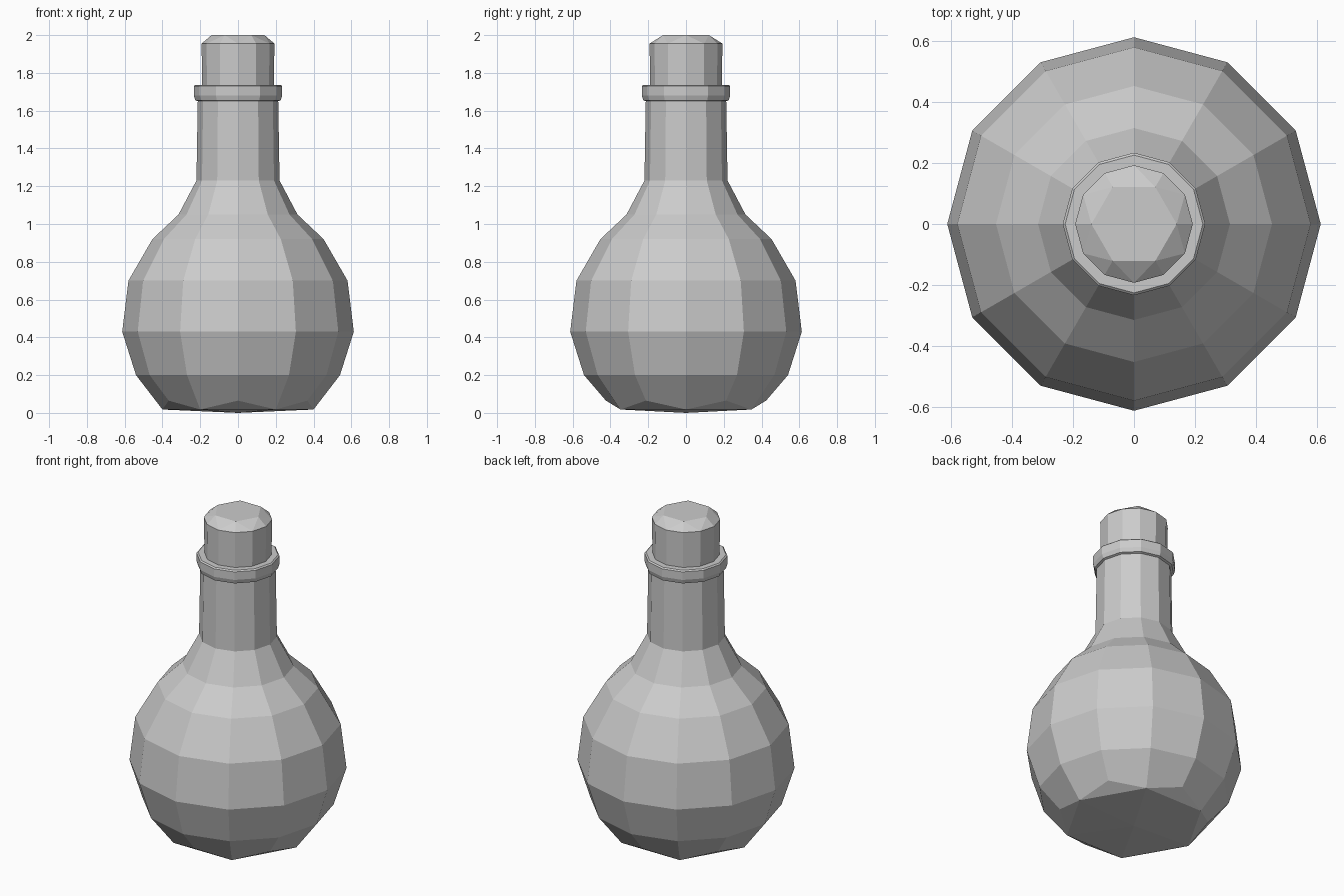
import bpy, bmesh
from math import sin, cos, pi

if "Cube" in bpy.data.objects:
    bpy.data.objects.remove(bpy.data.objects["Cube"])


def ring(bm, n, r, z):
    return [bm.verts.new((r * cos(2 * pi * i / n), r * sin(2 * pi * i / n), z)) for i in range(n)]


def bridge(bm, a, b):
    n = len(a)
    for i in range(n):
        j = (i + 1) % n
        bm.faces.new((a[i], a[j], b[j], b[i]))


def finish(bm, name):
    bmesh.ops.recalc_face_normals(bm, faces=bm.faces[:])
    mesh = bpy.data.meshes.new(name)
    bm.to_mesh(mesh)
    bm.free()
    obj = bpy.data.objects.new(name, mesh)
    bpy.context.collection.objects.link(obj)
    return obj


def hex_cap(bm, loop, hexa):
    # joins a 12-sided loop to a 6-sided one with triangles
    for i in range(6):
        h, h2 = hexa[i], hexa[(i + 1) % 6]
        a, b, c = loop[2 * i], loop[2 * i + 1], loop[(2 * i + 2) % 12]
        for tri in ((h, a, b), (h, b, h2), (h2, b, c)):
            bm.faces.new(tri)


# Flask: 12-sided turned body, neck and lip
profile = [(0.54, 0.20), (0.613, 0.43), (0.58, 0.70), (0.453, 0.92),
           (0.315, 1.05), (0.22, 1.23), (0.213, 1.65), (0.226, 1.655),
           (0.234, 1.68), (0.234, 1.73), (0.226, 1.737), (0.19, 1.737)]
bm = bmesh.new()
loops = [ring(bm, 12, r, z) for r, z in profile]
for a, b in zip(loops, loops[1:]):
    bridge(bm, a, b)
# Chamfered base: alternate corners raised around a hexagonal foot
foot = ring(bm, 12, 0.40, 0.018)
for v in foot[1::2]:
    v.co.x *= 1.06
    v.co.y *= 1.06
    v.co.z = 0.065
bridge(bm, foot, loops[0])
centre = bm.verts.new((0, 0, 0))
for i in range(6):
    a, b, c = foot[2 * i], foot[2 * i + 1], foot[(2 * i + 2) % 12]
    bm.faces.new((a, b, c))
    bm.faces.new((a, c, centre))
finish(bm, "flask")

# Cork: 12-sided plug with a hexagonal bevelled top
bm = bmesh.new()
low, high = ring(bm, 12, 0.187, 1.60), ring(bm, 12, 0.193, 1.955)
top = ring(bm, 6, 0.14, 2.0)
bridge(bm, low, high)
bm.faces.new(low)
bm.faces.new(top)
hex_cap(bm, high, top)
finish(bm, "cork")
